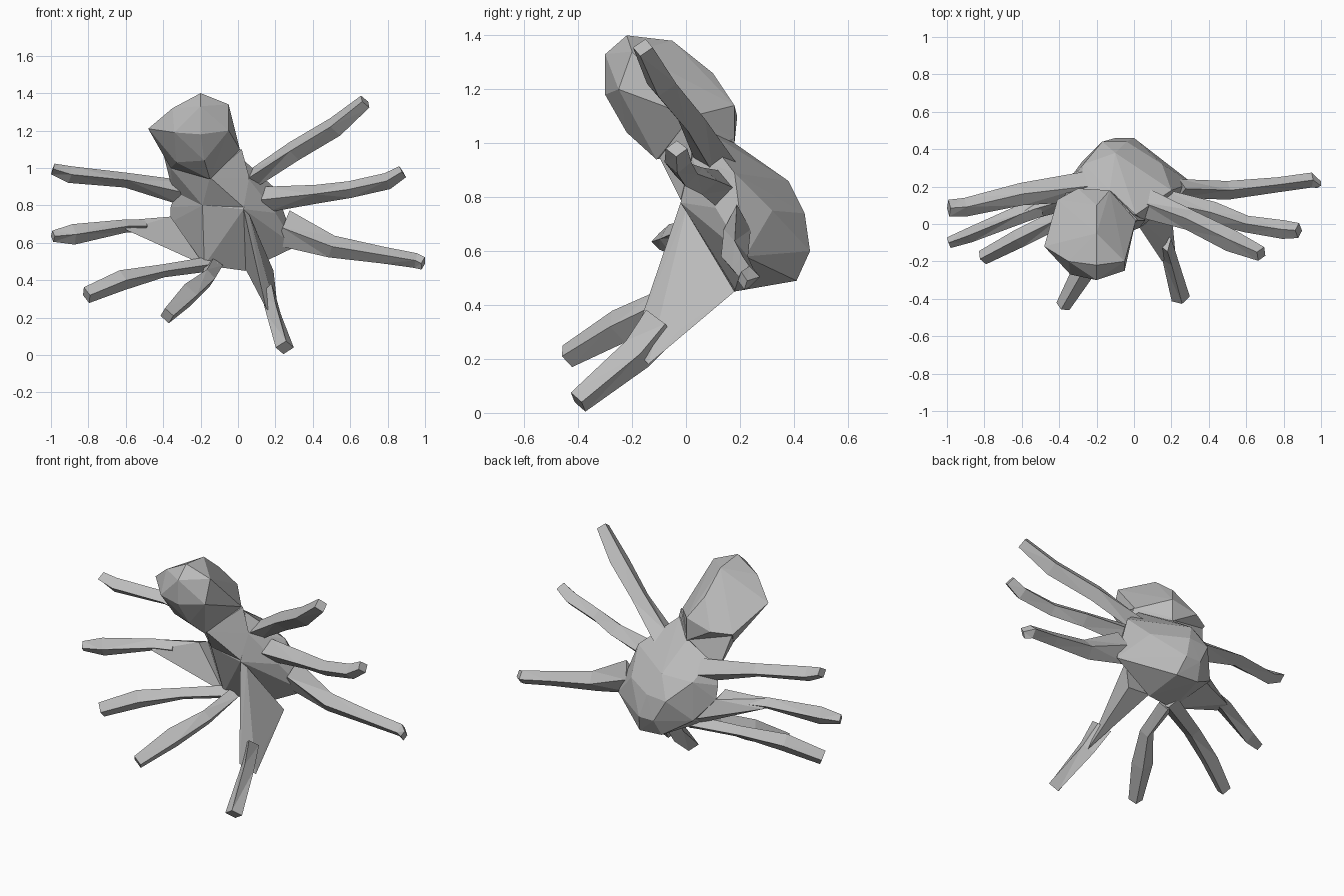
import bpy
import bmesh
from mathutils import Vector

# Remove the default cube only
default_cube = bpy.data.objects.get("Cube")
if default_cube:
    bpy.data.objects.remove(default_cube, do_unlink=True)

# Single plain grey material
grey = bpy.data.materials.new("plain grey")
grey.use_nodes = True
colour = (0.5, 0.5, 0.5, 1)
grey.diffuse_color = colour
grey.node_tree.nodes["Principled BSDF"].inputs["Base Color"].default_value = colour


def finish(name, bm):
    """Turn a bmesh into a flat shaded, triangulated grey object."""
    bmesh.ops.recalc_face_normals(bm, faces=bm.faces[:])
    bmesh.ops.triangulate(bm, faces=bm.faces[:])
    mesh = bpy.data.meshes.new(name)
    bm.to_mesh(mesh)
    bm.free()
    mesh.materials.append(grey)
    part = bpy.data.objects.new(name, mesh)
    bpy.context.scene.collection.objects.link(part)
    return part


def faceted_hull(name, points):
    """Wrap a few corner points in a faceted convex skin."""
    bm = bmesh.new()
    corners = [bm.verts.new(point) for point in points]
    bmesh.ops.convex_hull(bm, input=corners)
    loose = [vert for vert in bm.verts if not vert.link_faces]
    bmesh.ops.delete(bm, geom=loose, context='VERTS')
    return finish(name, bm)


def leg(name, stations):
    """Loft a diamond section through stations of (x, y, z, height, width)."""
    bm = bmesh.new()
    centres = [Vector(station[:3]) for station in stations]
    rings = []
    for index, (station, centre) in enumerate(zip(stations, centres)):
        before = centres[max(index - 1, 0)]
        after = centres[min(index + 1, len(centres) - 1)]
        along = (after - before).normalized()
        side = along.cross(Vector((0, 0, 1))).normalized()
        up = side.cross(along)
        height, width = station[3:]
        offsets = (up * height, side * width, -up * height, -side * width)
        rings.append([bm.verts.new(centre + offset) for offset in offsets])

    # Skin neighbouring rings, then close both ends
    for lower, upper in zip(rings, rings[1:]):
        for corner in range(len(lower)):
            following = (corner + 1) % len(lower)
            bm.faces.new((lower[corner], lower[following],
                          upper[following], upper[corner]))
    bm.faces.new(rings[0])
    bm.faces.new(rings[-1])
    return finish(name, bm)


# Head: faceted egg leaning forwards
faceted_hull("head", [
    # crown
    (-.2, -.22, 1.4), (-.05, -.2, 1.34), (-.2, -.05, 1.38), (-.35, -.2, 1.32),
    # face
    (-.2, -.3, 1.33), (-.2, -.3, 1.18), (-.34, -.27, 1.19), (-.05, -.25, 1.2),
    (-.48, -.12, 1.21),
    # chin
    (-.33, -.15, 1.03), (-.18, -.22, 1.04), (-.15, -.11, .94),
    # nape
    (-.3, .19, 1.1), (-.13, .18, 1.14), (-.13, .18, 1), (-.41, .13, 1.09),
    (-.2, .1, 1.26), (.01, .02, 1.1), (-.36, .05, 1),
])

# Neck: wedge joining the underside of the head to the chest
faceted_hull("neck", [
    (-.36, .05, 1), (-.4, .12, 1.08), (-.15, -.1, .95), (.02, .02, 1.1),
    (.06, .02, .95), (-.13, .18, 1.02), (-.19, .01, .8), (-.35, .18, .88),
    (.03, -.02, .79),
])

# Body: shoulders, sloping chest and rounded abdomen
faceted_hull("body", [
    # shoulders
    (.01, .05, 1.06), (.05, .02, .95), (-.13, .18, 1), (-.3, .12, .96),
    # chest
    (.03, -.02, .78), (-.19, .01, .8), (-.18, .12, .48), (.04, .18, .45),
    # abdomen
    (.03, .41, .49), (-.12, .41, .5), (-.1, .46, .6), (0, .46, .6),
    (-.17, .44, .73), (-.04, .44, .74), (-.1, .38, .86),
    # left flank
    (.15, .32, .75), (.24, .2, .76), (.31, .22, .58), (.2, .18, .89),
    (.2, .11, .76),
    # right flank
    (-.36, .2, .79), (-.36, .22, .71), (-.28, .33, .6), (-.27, .32, .83),
])

# Legs on the left side, from top to bottom
leg("left_upper_leg", [
    (.06, .11, .93, .05, .08), (.3, .02, 1.09, .055, .055),
    (.52, -.09, 1.22, .055, .06), (.68, -.16, 1.355, .04, .04)])
leg("left_middle_leg", [
    (.14, .12, .83, .07, .07), (.42, .06, .86, .05, .06),
    (.6, 0, .885, .045, .045), (.8, -.03, .93, .045, .05),
    (.88, -.035, .98, .035, .04)])
leg("left_lower_leg", [
    (.24, .19, .68, .1, .05), (.5, .18, .58, .06, .05),
    (.77, .21, .535, .045, .04), (.95, .235, .505, .04, .04),
    (.99, .21, .49, .035, .02)])

# Front left leg: broad flat thigh, then a slim shin
faceted_hull("left_front_thigh", [
    (.03, -.02, .78), (.06, 0, .75), (.04, .18, .46), (.19, .18, .45),
    (.12, -.14, .4), (.2, -.02, .31), (.15, -.2, .25), (.22, -.14, .18)])
leg("left_front_shin", [
    (.16, -.09, .33, .08, .04), (.19, -.18, .22, .065, .04),
    (.25, -.4, .04, .045, .05)])

# Legs on the right side, from top to bottom
leg("right_upper_leg", [
    (-.26, .2, .86, .07, .08), (-.6, .16, .935, .04, .06),
    (-.9, .09, .965, .045, .05), (-.99, .085, .995, .03, .045)])
faceted_hull("right_middle_thigh", [
    (-.6, .06, .72), (-.6, .1, .67), (-.6, .01, .67), (-.36, .13, .74),
    (-.36, .22, .71), (-.18, .12, .48), (-.28, .3, .6)])
leg("right_middle_shin", [
    (-.5, .09, .69, .035, .05), (-.6, .055, .69, .035, .05),
    (-.88, -.06, .645, .055, .04), (-.99, -.1, .635, .03, .03)])
leg("right_lower_leg", [
    (-.13, .15, .49, .04, .06), (-.4, .03, .45, .035, .05),
    (-.62, -.08, .4, .055, .05), (-.81, -.18, .32, .045, .04)])
leg("right_front_leg", [
    (-.13, .13, .48, .04, .05), (-.16, -.08, .41, .05, .04),
    (-.27, -.25, .32, .065, .06), (-.38, -.44, .21, .045, .04)])
